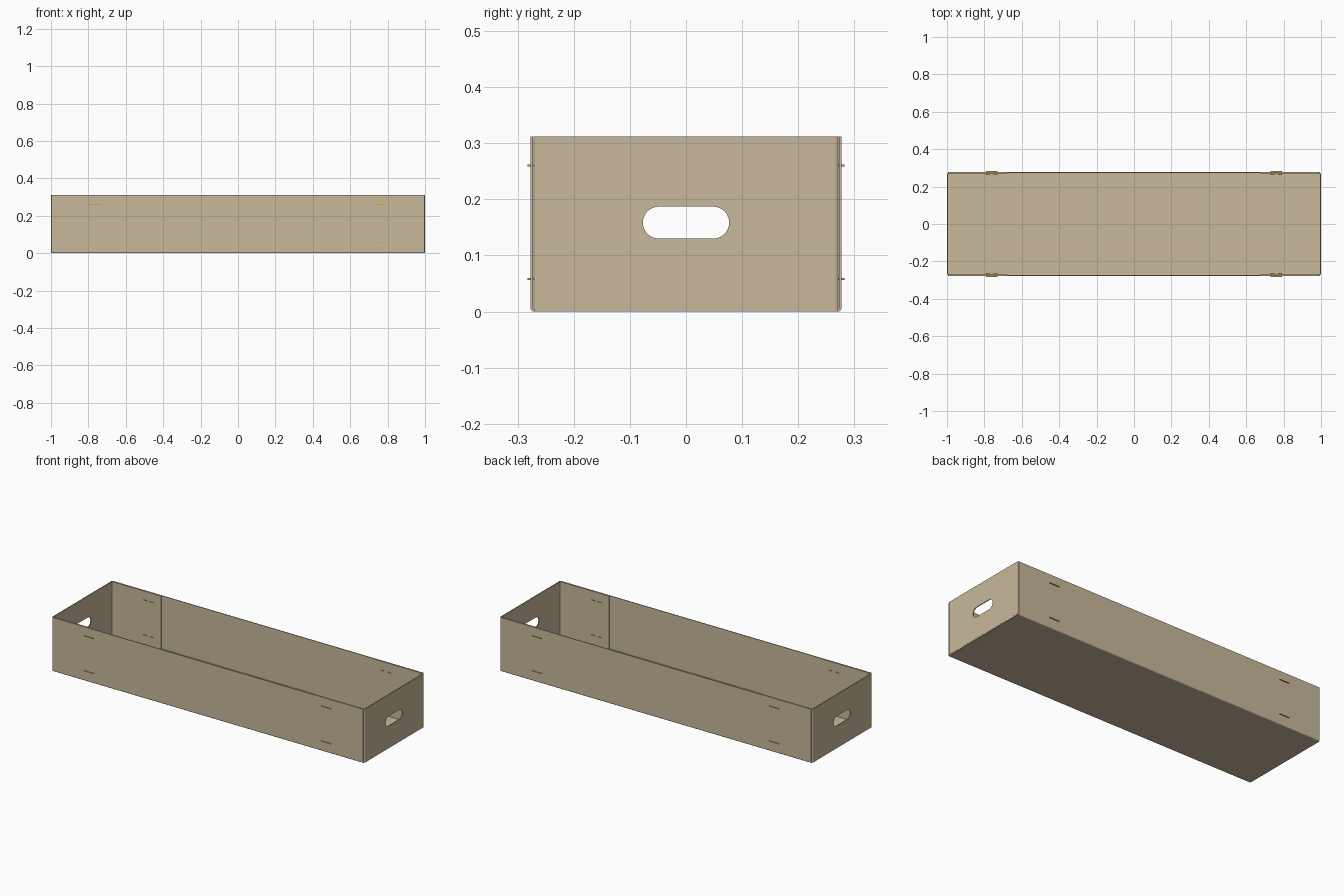
import bpy, bmesh, math
from mathutils import Matrix, Vector

if "Cube" in bpy.data.objects:
    bpy.data.objects.remove(bpy.data.objects["Cube"])

def material(name, rgb):
    m = bpy.data.materials.new(name)
    m.diffuse_color = (*rgb, 1)
    m.use_nodes = True
    m.node_tree.nodes["Principled BSDF"].inputs["Base Color"].default_value = m.diffuse_color
    return m

CARD = material("cardboard tan", (0.58, 0.485, 0.335))
METAL = material("staple gold", (0.60, 0.42, 0.02))
T = 0.0045          # board thickness
HEIGHT = 0.312

def finish(bm, name, mat):
    bmesh.ops.recalc_face_normals(bm, faces=bm.faces)
    me = bpy.data.meshes.new(name)
    bm.to_mesh(me)
    bm.free()
    me.materials.append(mat)
    ob = bpy.data.objects.new(name, me)
    bpy.context.collection.objects.link(ob)
    return ob

def box(bm, lo, hi):
    lo, hi = Vector(lo), Vector(hi)
    size = hi - lo
    bmesh.ops.create_cube(bm, size=1, matrix=Matrix.Translation((lo + hi) / 2)
                          @ Matrix.Diagonal((*size, 1)))

def u_path(half, depth, radius, inset):
    """U shape: open ends at v=depth, folded base at v=0, rounded folds."""
    pts = [(-(half - inset), depth)]
    r = radius - inset
    for cx, start in ((-(half - radius), math.pi), (half - radius, 1.5 * math.pi)):
        for i in range(5):
            a = start + i * math.pi / 8
            pts.append((cx + r * math.cos(a), radius + r * math.sin(a)))
    pts.append((half - inset, depth))
    return pts

def folded_strip(name, half, depth, lo, hi, place):
    """Folded U of board, extruded from lo to hi; place maps (u, v, w) to xyz."""
    bm = bmesh.new()
    radius = T + 0.0015
    rings = []
    for o, i in zip(u_path(half, depth, radius, 0), u_path(half, depth, radius, T)):
        rings.append([bm.verts.new(place(*p, w))
                      for p, w in ((o, lo), (o, hi), (i, hi), (i, lo))])
    for a, b in zip(rings, rings[1:]):
        for k in range(4):
            n = (k + 1) % 4
            bm.faces.new((a[k], a[n], b[n], b[k]))
    bm.faces.new(rings[0])
    bm.faces.new(rings[-1])
    return finish(bm, name, CARD)

# Bottom and both long walls, folded from one board
folded_strip("bottom_and_long_walls", 0.277, HEIGHT, -0.9945, 0.9945,
             lambda u, v, w: (w, u, v))

# Stadium cutter for the two hand holes
bm = bmesh.new()
outline = []
for side in (1, -1):
    for i in range(13):
        a = side * math.pi / 2 - math.pi / 2 - math.pi / 2 + i * math.pi / 12
        if side == 1:
            a = -math.pi / 2 + i * math.pi / 12
        else:
            a = math.pi / 2 + i * math.pi / 12
        outline.append(bm.verts.new((-1.1, side * 0.0485 + 0.0285 * math.cos(a),
                                     0.1585 + 0.0285 * math.sin(a))))
face = bm.faces.new(outline)
ext = bmesh.ops.extrude_face_region(bm, geom=[face])
bmesh.ops.translate(bm, vec=(2.2, 0, 0),
                    verts=[g for g in ext["geom"] if isinstance(g, bmesh.types.BMVert)])
cutter = finish(bm, "hand_hole_cutter", CARD)
cutter.hide_render = True

for s, side in ((-1, "left"), (1, "right")):
    # End wall with its two flaps folded inside the long walls
    end = folded_strip(side + "_end_wall_and_flaps", 0.2715, 0.32, T + 0.0005, HEIGHT,
                       lambda u, v, w: (s * (1 - v), u, w))
    mod = end.modifiers.new("hand hole", 'BOOLEAN')
    mod.operation = 'DIFFERENCE'
    mod.solver = 'EXACT'
    mod.object = cutter
    bpy.context.view_layer.objects.active = end
    bpy.ops.object.modifier_apply(modifier=mod.name)

    # Fold joining the end wall to the bottom
    bm = bmesh.new()
    x0, x1 = sorted((s * 0.9945, s * 0.9995))
    box(bm, (x0, -0.27, 0.0005), (x1, 0.27, T + 0.0005))
    finish(bm, side + "_bottom_fold", CARD)

    # Staples: crown outside, legs through the board, clenched tips inside
    for f, face_name in ((-1, "front"), (1, "back")):
        for z, level in ((0.058, "lower"), (0.26, "upper")):
            bm = bmesh.new()
            cx, h = s * 0.76, 0.0018

            def bar(xa, xb, ya, yb):
                y0, y1 = sorted((f * ya, f * yb))
                box(bm, (cx + xa, y0, z - h), (cx + xb, y1, z + h))

            bar(-0.031, 0.031, 0.2785, 0.2825)
            for a, b, tip in ((-0.031, -0.0275, -0.01), (0.0275, 0.031, 0.01)):
                bar(a, b, 0.2625, 0.2785)
                bar(min(a, tip), max(b, tip), 0.2625, 0.266)
            finish(bm, f"{face_name}_{side}_{level}_staple", METAL)

bpy.data.objects.remove(cutter, do_unlink=True)
